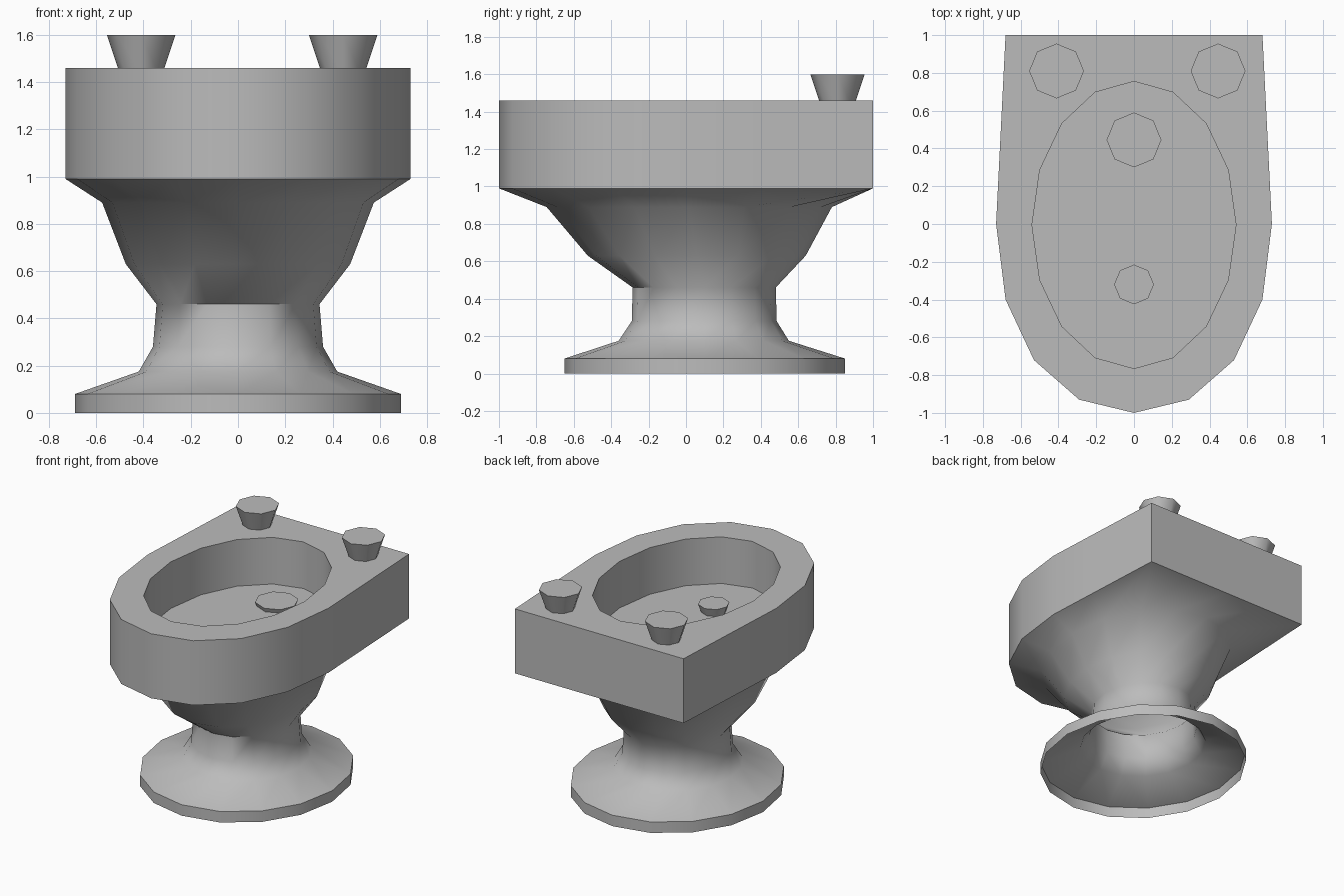
import bpy, bmesh, math

if "Cube" in bpy.data.objects:
    bpy.data.objects.remove(bpy.data.objects["Cube"])

grey = bpy.data.materials.new("ceramic_grey")
grey.diffuse_color = (0.5, 0.5, 0.5, 1)
grey.use_nodes = True
grey.node_tree.nodes["Principled BSDF"].inputs["Base Color"].default_value = grey.diffuse_color
SIDES = 16


def finish(bm, name):
    me = bpy.data.meshes.new(name)
    bm.to_mesh(me)
    bm.free()
    ob = bpy.data.objects.new(name, me)
    bpy.context.collection.objects.link(ob)
    me.materials.append(grey)
    bpy.ops.object.select_all(action='DESELECT')
    bpy.context.view_layer.objects.active = ob
    ob.select_set(True)
    bpy.ops.object.shade_smooth_by_angle(angle=math.radians(50))
    return ob


def oval(rx, y_front, y_back, z):
    """Oval ring starting at the front, running counter-clockwise."""
    cy, ry = (y_front + y_back) / 2, (y_back - y_front) / 2
    return [(rx * math.sin(a), cy - ry * math.cos(a), z)
            for a in (2 * math.pi * i / SIDES for i in range(SIDES))]


def loft(bm, rings):
    """Join successive rings with quads and return the last ring."""
    rows = [[bm.verts.new(p) for p in ring] for ring in rings]
    for low, high in zip(rows, rows[1:]):
        for i in range(SIDES):
            j = (i + 1) % SIDES
            bm.faces.new((low[i], low[j], high[j], high[i]))
    return rows[-1]


# Basin outline: rounded front, straight tapering sides, square back
half = [(0, -1), (.29, -.93), (.53, -.72), (.68, -.40), (.73, 0),
        (.71, .40), (.68, 1), (.34, 1), (0, 1)]
outline = half + [(-x, y) for x, y in half[-2:0:-1]]

# Pedestal sections: half width, front, back, height
sections = [(.69, -.65, .85, 0), (.69, -.65, .85, .08), (.42, -.36, .55, .175),
            (.36, -.29, .485, .28), (.345, -.285, .48, .46),
            (.475, -.525, .64, .63), (.575, -.745, .78, .89)]

# Hollow pedestal, basin wall, rim and bowl as one shell
bm = bmesh.new()
rings = [oval(*s) for s in sections]
rings += [[(x, y, z) for x, y in outline] for z in (.99, 1.46)]
rings += [oval(.54, -.765, .755, z) for z in (1.46, 1.12)]
bm.faces.new(loft(bm, rings))
finish(bm, "pedestal_basin")


# Taps and drain plugs: octagonal cones, wider at the top
def knob(name, x, y, z0, z1, r0, r1):
    bm = bmesh.new()
    bmesh.ops.create_cone(bm, cap_ends=True, segments=8, radius1=r0,
                          radius2=r1, depth=z1 - z0)
    bmesh.ops.translate(bm, verts=bm.verts, vec=(x, y, (z0 + z1) / 2))
    finish(bm, name)


knob("tap_left", -.41, .81, 1.45, 1.6, .095, .145)
knob("tap_right", .445, .81, 1.45, 1.6, .095, .145)
knob("rear_plug", 0, .445, 1.02, 1.15, .095, .145)
knob("front_plug", 0, -.32, 1.08, 1.18, .07, .105)
